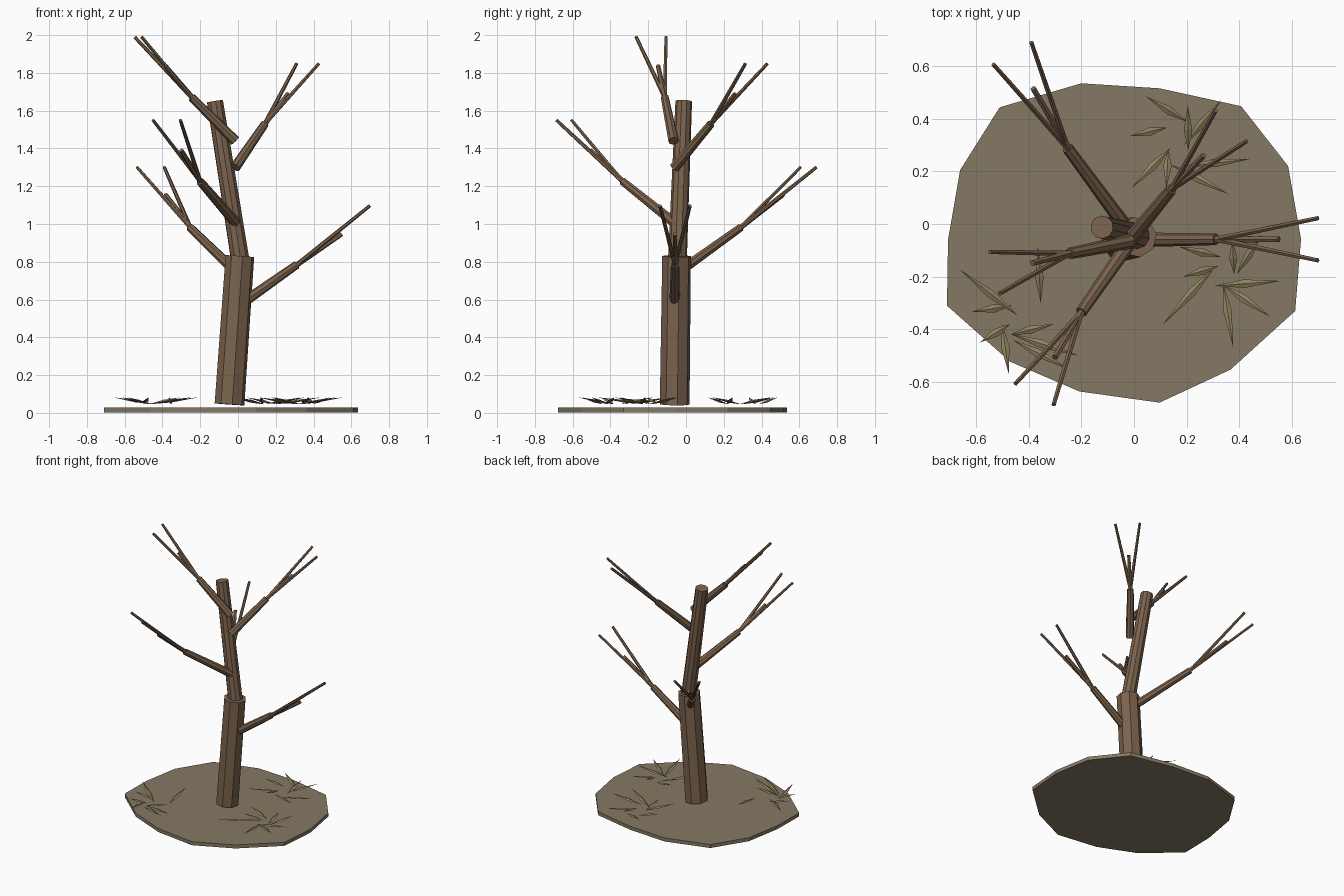
import bpy
import bmesh
from mathutils import Vector


def material(name, rgb):
    m = bpy.data.materials.new(name)
    m.diffuse_color = (*rgb, 1)
    return m


BARK = material("bark", (0.20, 0.125, 0.075))
SOIL = material("soil", (0.235, 0.19, 0.125))
DRY = material("dry_grass", (0.27, 0.22, 0.11))


def finish(bm, name, mat):
    bmesh.ops.recalc_face_normals(bm, faces=bm.faces)
    me = bpy.data.meshes.new(name)
    bm.to_mesh(me)
    bm.free()
    me.materials.append(mat)
    ob = bpy.data.objects.new(name, me)
    bpy.context.collection.objects.link(ob)
    return ob


def limb(name, a, b, r1, r2, sides):
    """Tapered closed cylinder running from a to b."""
    a, b = Vector(a), Vector(b)
    d = b - a
    bm = bmesh.new()
    bmesh.ops.create_cone(bm, cap_ends=True, segments=sides,
                          radius1=r1, radius2=r2, depth=d.length)
    mat = d.to_track_quat('Z', 'Y').to_matrix().to_4x4()
    mat.translation = (a + b) / 2
    bm.transform(mat)
    finish(bm, name, BARK)


def add_leaf(bm, a, b):
    """Pointed four-sided blade rising from a to b."""
    a, b = Vector((*a, 0.046)), Vector((*b, 0.082))
    d = b - a
    side = d.cross(Vector((0, 0, 1))).normalized() * 0.016
    up = Vector((0, 0, 0.007))
    mid = a.lerp(b, 0.45)
    tail, tip = bm.verts.new(a), bm.verts.new(b)
    ring = [bm.verts.new(mid + o) for o in (side, up, -side, -up)]
    for i in range(4):
        bm.faces.new((tail, ring[i], ring[i - 1]))
        bm.faces.new((tip, ring[i - 1], ring[i]))


# Irregular ground slab
outline = [(-0.20, 0.534), (0.097, 0.515), (0.407, 0.447), (0.585, 0.22),
           (0.634, -0.057), (0.612, -0.33), (0.366, -0.553), (0.097, -0.678),
           (-0.206, -0.636), (-0.47, -0.523), (-0.71, -0.31), (-0.706, -0.06),
           (-0.66, 0.205), (-0.51, 0.443)]
bm = bmesh.new()
base = bm.faces.new([bm.verts.new((x, y, 0.003)) for x, y in outline])
ext = bmesh.ops.extrude_face_region(bm, geom=[base], use_keep_orig=True)
bmesh.ops.translate(bm, vec=(0, 0, 0.026),
                    verts=[v for v in ext["geom"] if isinstance(v, bmesh.types.BMVert)])
finish(bm, "ground_slab", SOIL)

# Two-part leaning trunk
limb("lower_trunk", (-0.045, -0.06, 0.045), (0.01, -0.05, 0.83), 0.08, 0.077, 8)
limb("upper_trunk", (0.01, -0.045, 0.82), (-0.122, -0.012, 1.65), 0.05, 0.044, 10)

# Branches: start, fork, middle twig end, two outer twig ends
branches = {
    "right": ((0.02, -0.06, 0.58), (0.312, -0.058, 0.785), (0.55, -0.058, 0.947),
              (0.698, 0.022, 1.097), (0.698, -0.138, 1.097)),
    "back_left": ((-0.01, -0.04, 0.745), (-0.252, 0.288, 0.98), (-0.383, 0.515, 1.155),
                  (-0.534, 0.606, 1.30), (-0.39, 0.69, 1.30)),
    "front_left": ((-0.01, -0.06, 1.005), (-0.20, -0.335, 1.225), (-0.30, -0.506, 1.39),
                   (-0.45, -0.606, 1.55), (-0.305, -0.686, 1.55)),
    "right_high": ((-0.015, -0.06, 1.30), (0.142, 0.132, 1.53), (0.264, 0.26, 1.69),
                   (0.31, 0.43, 1.848), (0.427, 0.314, 1.848)),
    "left_high": ((-0.015, -0.066, 1.44), (-0.245, -0.112, 1.67), (-0.385, -0.148, 1.838),
                  (-0.547, -0.106, 1.99), (-0.51, -0.264, 1.99)),
}
for name, (start, fork, mid, *outer) in branches.items():
    limb(name + "_branch", start, fork, 0.028, 0.022, 8)
    limb(name + "_middle_twig", Vector(fork).lerp(Vector(start), 0.05), mid, 0.015, 0.012, 6)
    for i, end in enumerate(outer):
        limb(f"{name}_outer_twig_{i + 1}", fork, end, 0.012, 0.009, 6)

# Grass tufts: blade root x, y and tip x, y
tufts = {
    "back_tuft": [(.127, .367, -.017, .333), (.206, .386, .044, .485), (.206, .28, .204, .45),
                  (.19, .30, .331, .47), (.14, .29, -.01, .136), (.13, .285, .123, .14),
                  (.14, .225, .358, .114), (.20, .22, .437, .246)],
    "right_tuft": [(.31, -.16, .108, -.383), (.32, -.16, .187, -.20), (.337, -.216, .377, -.47),
                   (.335, -.228, .517, -.352), (.305, -.235, .558, -.216), (.39, -.19, .483, -.04),
                   (.38, -.19, .373, -.057), (.33, -.125, .172, -.087)],
    "left_tuft": [(-.44, -.348, -.66, -.174), (-.464, -.31, -.615, -.333), (-.47, -.38, -.585, -.45),
                  (-.50, -.38, -.475, -.57), (-.47, -.417, -.21, -.50), (-.47, -.42, -.305, -.38),
                  (-.354, -.30, -.365, -.087), (-.46, -.44, -.25, -.55)],
}
for name, blades in tufts.items():
    bm = bmesh.new()
    for ax, ay, bx, by in blades:
        add_leaf(bm, (ax, ay), (bx, by))
    finish(bm, name, DRY)
